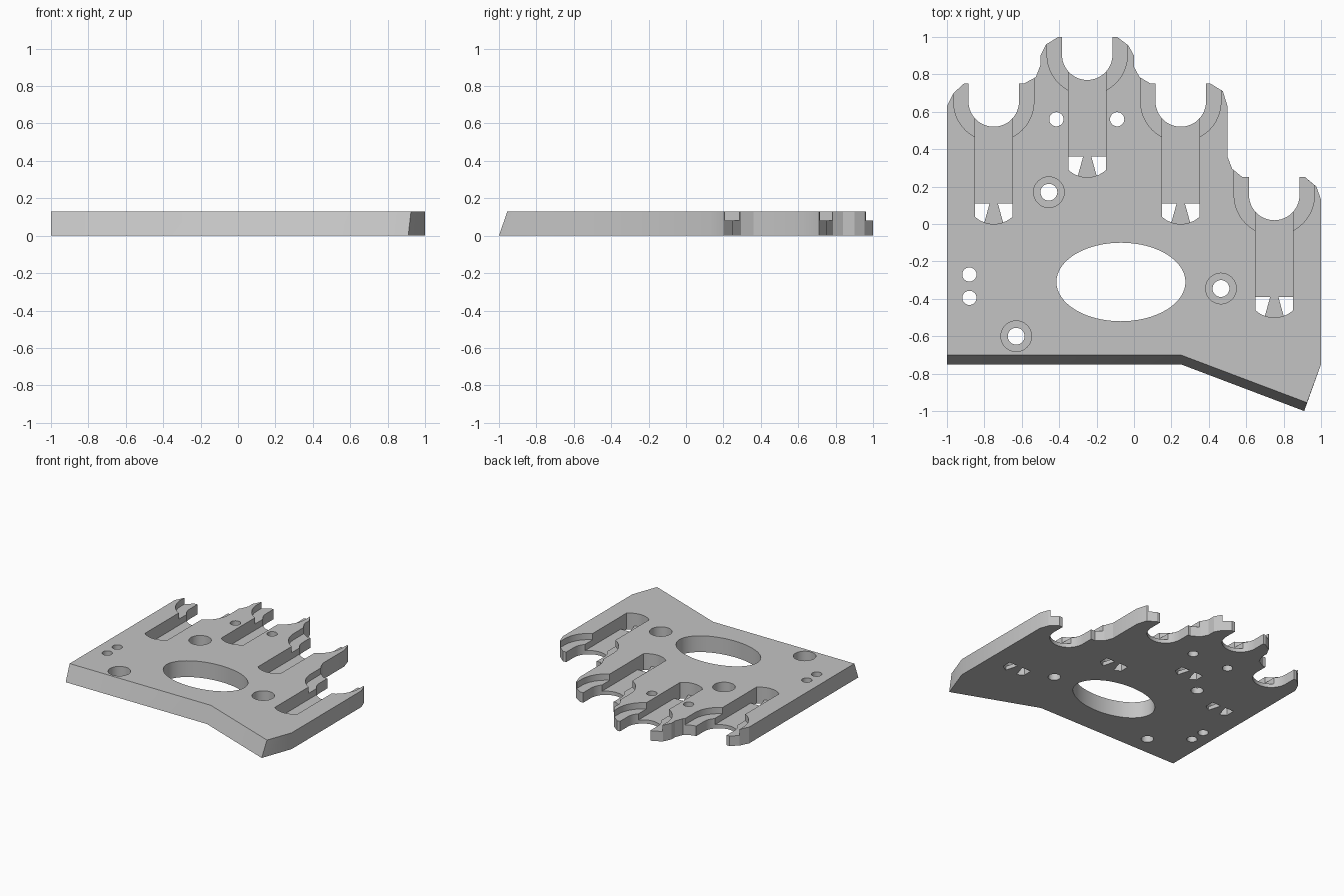
import bpy, bmesh
from math import sin, cos, pi, sqrt, radians

cube = bpy.data.objects.get("Cube")
if cube:
    bpy.data.objects.remove(cube, do_unlink=True)

THICK = 0.13
RING_FLOOR = 0.08
SLOT_FLOOR = 0.03
BORE_FLOOR = 0.05
ABOVE, BELOW = 0.3, -0.1

grey = bpy.data.materials.new("plain grey")
grey.use_nodes = True
grey.diffuse_color = (0.55, 0.55, 0.55, 1)
grey.node_tree.nodes["Principled BSDF"].inputs["Base Color"].default_value = grey.diffuse_color


def prism(name, outline, z0, z1, top=None):
    """Solid between an outline at z0 and the same (or another) outline at z1."""
    bm = bmesh.new()
    low = [bm.verts.new((x, y, z0)) for x, y in outline]
    high = [bm.verts.new((x, y, z1)) for x, y in (top or outline)]
    bm.faces.new(low)
    bm.faces.new(high)
    n = len(low)
    for i in range(n):
        j = (i + 1) % n
        bm.faces.new((low[i], low[j], high[j], high[i]))
    bmesh.ops.recalc_face_normals(bm, faces=bm.faces)
    mesh = bpy.data.meshes.new(name)
    bm.to_mesh(mesh)
    bm.free()
    mesh.materials.append(grey)
    obj = bpy.data.objects.new(name, mesh)
    bpy.context.collection.objects.link(obj)
    return obj


def cut(outline, z0, z1=ABOVE):
    """Subtract a prism from the plate."""
    cutter = prism("cutter", outline, z0, z1)
    cutter.hide_render = True
    mod = plate.modifiers.new("cut", "BOOLEAN")
    mod.operation = "DIFFERENCE"
    mod.solver = "EXACT"
    mod.object = cutter
    bpy.ops.object.modifier_apply(modifier=mod.name)
    bpy.data.objects.remove(cutter, do_unlink=True)


def ellipse(x, y, rx, ry, n=40):
    return [(x + rx * cos(2 * pi * i / n), y + ry * sin(2 * pi * i / n)) for i in range(n)]


def u_shape(x, y, r, n=24):
    """Half circle opening towards the back with straight sides."""
    arc = [(x + r * cos(pi + pi * i / n), y + r * sin(pi + pi * i / n)) for i in range(n + 1)]
    return arc + [(x + r, y + 0.3), (x - r, y + 0.3)]


# Plate outline: front edge, right side, stepped prongs, left side
front = [(-1, -0.75), (0.25, -0.75), (0.91, -1)]
front_top = [(-1, -0.70), (0.25, -0.70), (0.925, -0.955)]
rest = [(1, -0.75), (1, 0.13), (0.975, 0.2), (0.915, 0.25),
        (0.58, 0.25), (0.525, 0.295), (0.5, 0.36), (0.5, 0.63),
        (0.475, 0.71), (0.41, 0.75), (0.09, 0.75), (0.03, 0.785),
        (0, 0.84), (0, 0.9), (-0.03, 0.955), (-0.09, 1),
        (-0.405, 1), (-0.47, 0.96), (-0.5, 0.9), (-0.5, 0.85),
        (-0.525, 0.785), (-0.59, 0.75), (-0.91, 0.75), (-0.965, 0.7),
        (-1, 0.63)]
plate = prism("mounting_plate", front + rest, 0, THICK, front_top + rest)
bpy.ops.object.select_all(action="DESELECT")
plate.select_set(True)
bpy.context.view_layer.objects.active = plate

# Rounded end of the slots, shared by the through holes
STEPS, HALF, R = 16, 0.1, 0.15
slot_end = []
for i in range(STEPS + 1):
    dx = HALF * (2 * i / STEPS - 1)
    slot_end.append((dx, R - sqrt(R * R - dx * dx)))
hole = slot_end[:STEPS // 4 + 1] + [(-0.022, 0.11), (-HALF, 0.11)]

# Four stations: round notch, stepped ring, long slot, two holes beside a tongue
for x, y in ((-0.75, 0), (-0.25, 0.25), (0.25, 0), (0.75, -0.5)):
    cut(u_shape(x, y + 0.655, 0.215), RING_FLOOR)
    slot = slot_end + [(HALF, 0.66), (-HALF, 0.66)]
    cut([(x + a, y + b) for a, b in slot], SLOT_FLOOR)
    cut(u_shape(x, y + 0.655, 0.135), BELOW)
    for side in (1, -1):
        cut([(x + side * a, y + b) for a, b in hole], BELOW, SLOT_FLOOR + 0.02)

# Counterbored screw holes
for x, y in ((-0.455, 0.17), (0.465, -0.345), (-0.63, -0.6)):
    cut(ellipse(x, y, 0.082, 0.082), BORE_FLOOR)
    cut(ellipse(x, y, 0.045, 0.045, 32), BELOW)

# Plain holes
for x, y in ((-0.415, 0.56), (-0.09, 0.56), (-0.88, -0.27), (-0.88, -0.395)):
    cut(ellipse(x, y, 0.038, 0.038, 32), BELOW)

# Large oval opening
cut(ellipse(-0.07, -0.31, 0.345, 0.21, 64), BELOW)

bpy.ops.object.shade_smooth_by_angle(angle=radians(20))
